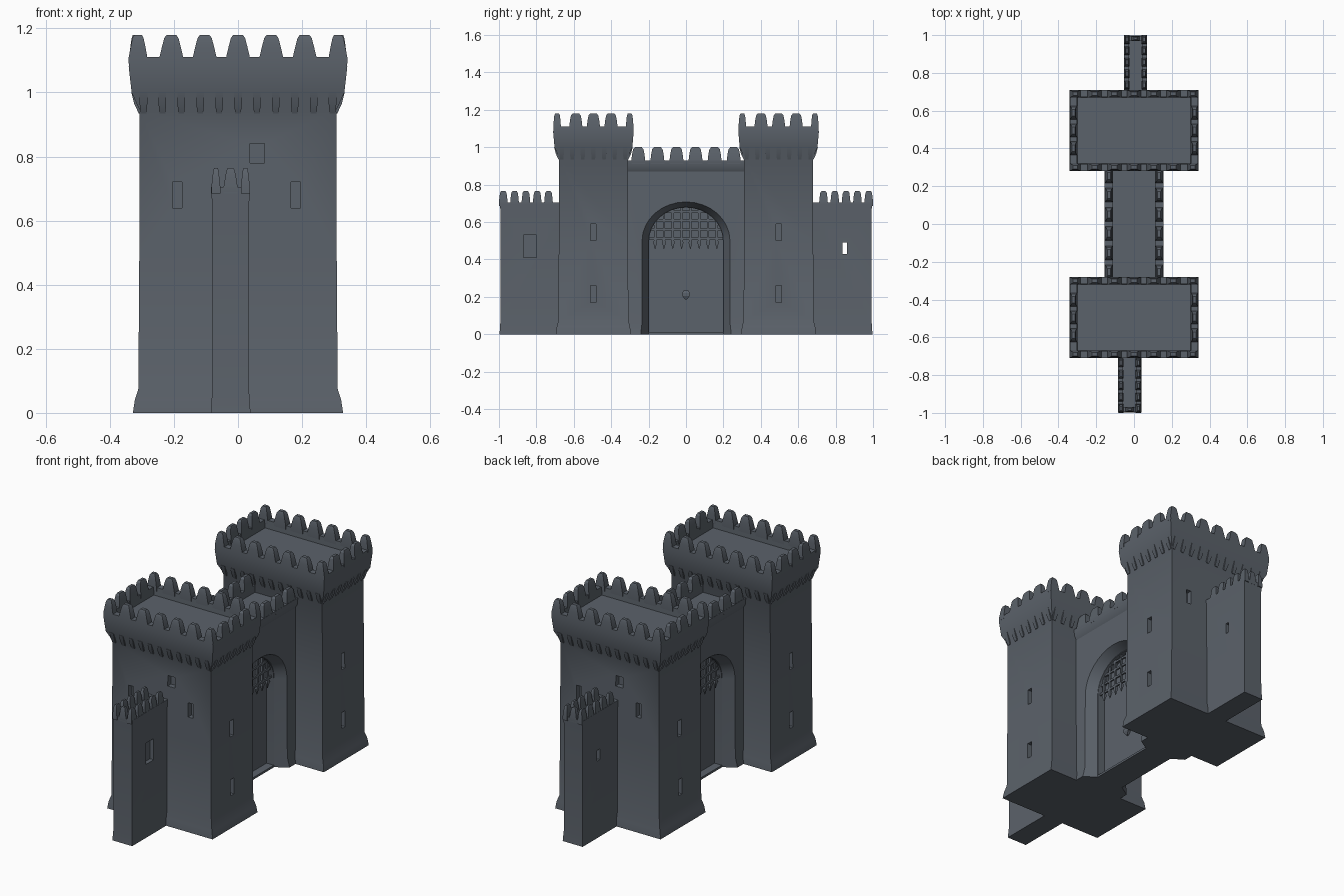
import bpy, bmesh, math
from mathutils import Vector

if "Cube" in bpy.data.objects:
    bpy.data.objects.remove(bpy.data.objects["Cube"])

stone = bpy.data.materials.new("slate_stone")
stone.diffuse_color = (0.105, 0.122, 0.145, 1)
stone.use_nodes = True
stone.node_tree.nodes["Principled BSDF"].inputs["Base Color"].default_value = stone.diffuse_color


def loft(bm, cx, cy, rings):
    """Closed solid through stacked rectangles (half_x, half_y, z)."""
    loops = [[bm.verts.new((cx + a * hx, cy + b * hy, z))
              for a, b in ((-1, -1), (1, -1), (1, 1), (-1, 1))] for hx, hy, z in rings]
    for lo, hi in zip(loops, loops[1:]):
        for i in range(4):
            j = (i + 1) % 4
            bm.faces.new((lo[i], lo[j], hi[j], hi[i]))
    bm.faces.new(loops[0][::-1])
    bm.faces.new(loops[-1])


def box(bm, x0, x1, y0, y1, z0, z1):
    hx, hy = abs(x1 - x0) / 2, abs(y1 - y0) / 2
    loft(bm, (x0 + x1) / 2, (y0 + y1) / 2, [(hx, hy, z0), (hx, hy, z1)])


def merlon(bm, x, y, z, hx, hy, h):
    loft(bm, x, y, [(hx, hy, z - 0.02), (hx, hy, z), (hx * .8, hy * .9, z + h * .45),
                    (hx * .6, hy * .75, z + h * .85), (hx * .4, hy * .5, z + h)])


def spread(a, b, n):
    return [a + (b - a) * i / (n - 1) for i in range(n)]


def arch_points(half, spring, rise, bottom):
    pts = [(half, bottom)]
    pts += [(half * math.cos(t), spring + rise * math.sin(t)) for t in spread(0, math.pi, 17)]
    return pts + [(-half, bottom)]


def arch(bm, x0, outline0, x1, outline1):
    """Arched prism along x between two arch outlines."""
    a = [bm.verts.new((x0, y, z)) for y, z in arch_points(*outline0)]
    b = [bm.verts.new((x1, y, z)) for y, z in arch_points(*outline1)]
    bm.faces.new(a)
    bm.faces.new(b[::-1])
    for i in range(len(a)):
        j = (i + 1) % len(a)
        bm.faces.new((a[i], b[i], b[j], a[j]))


def finish(bm, name):
    bmesh.ops.recalc_face_normals(bm, faces=bm.faces)
    me = bpy.data.meshes.new(name)
    bm.to_mesh(me)
    bm.free()
    me.materials.append(stone)
    ob = bpy.data.objects.new(name, me)
    bpy.context.collection.objects.link(ob)
    return ob


def carve(ob, bm):
    """Cut the solids in bm out of ob."""
    cutter = finish(bm, "cutter")
    cutter.hide_render = True
    mod = ob.modifiers.new("carve", 'BOOLEAN')
    mod.operation, mod.solver, mod.object = 'DIFFERENCE', 'EXACT', cutter
    bpy.context.view_layer.objects.active = ob
    bpy.ops.object.modifier_apply(modifier=mod.name)
    bpy.data.objects.remove(cutter)


for s, side in ((-1, "front"), (1, "back")):
    cy = s * 0.495
    # tower with flared foot, overhanging parapet and sunken roof
    bm = bmesh.new()
    loft(bm, 0, cy, [(.328, .2, 0), (.322, .196, .04), (.311, .187, .075), (.308, .185, .5),
                     (.307, .184, .945), (.332, .208, 1.0), (.341, .215, 1.08), (.339, .214, 1.11),
                     (.303, .178, 1.11), (.300, .175, 1.065)])
    tower = finish(bm, side + "_tower")
    # tower windows
    bm = bmesh.new()
    for sx in (-1, 1):
        for z in (.17, .5):
            box(bm, sx * .28, sx * .4, cy - .015, cy + .015, z, z + .09)
    for x, w, z, h in ((-.19, .015, .64, .08), (.18, .015, .64, .08), (.06, .022, .78, .06)):
        box(bm, -s * x - w, -s * x + w, s * .65, s * .75, z, z + h)
    carve(tower, bm)
    # tower merlons
    bm = bmesh.new()
    for x in spread(-.312, .312, 7):
        for e in (-1, 1):
            corner = abs(x) > .3
            merlon(bm, x, cy + e * .194, 1.11, .029 if corner else .037, .02, .07)
    for y in spread(-.188, .188, 5)[1:-1]:
        for e in (-1, 1):
            merlon(bm, e * .32, cy + y, 1.11, .02, .035, .07)
    finish(bm, side + "_tower_merlons")
    # shallow corbels under the parapet
    bm = bmesh.new()
    for e in (-1, 1):
        for x in spread(-.295, .295, 11):
            loft(bm, x, cy + e * .183, [(.009, .004, .935), (.012, .018, .965), (.012, .027, 1.0)])
        for y in spread(-.17, .17, 7):
            loft(bm, e * .306, cy + y, [(.004, .009, .935), (.018, .012, .965), (.027, .012, 1.0)])
    finish(bm, side + "_tower_corbels")

    # low side wall
    wx, wy = (.008, .825) if s > 0 else (-.023, -.825)
    bm = bmesh.new()
    loft(bm, wx, wy, [(.062, .172, 0), (.058, .168, .06), (.058, .167, .66), (.061, .17, .69),
                      (.061, .17, .705), (.034, .145, .705), (.034, .145, .68)])
    wall = finish(bm, side + "_side_wall")
    bm = bmesh.new()
    box(bm, wx - s * .035, wx - s * .1, s * .8, s * .87, .41, .53)
    if s > 0:
        box(bm, wx - .1, wx + .1, .838, .862, .43, .49)
    carve(wall, bm)
    bm = bmesh.new()
    for y in spread(.735, .977, 5):
        for e in (-1, 1):
            merlon(bm, wx + e * .046, s * y, .705, .014, .023, .06)
    merlon(bm, wx, s * .982, .705, .022, .013, .06)
    finish(bm, side + "_side_wall_merlons")

# gate wall with parapet walk
bm = bmesh.new()
loft(bm, 0, 0, [(.152, .32, 0), (.142, .32, .06), (.14, .32, .87), (.153, .32, .895),
                (.155, .32, .93), (.112, .32, .93), (.112, .32, .89)])
gate = finish(bm, "gate_wall")
# splayed arch surround, then the deep doorway
for sx in (-1, 1):
    bm = bmesh.new()
    arch(bm, sx * .085, (.2, .5, .18, -.1), sx * .165, (.25, .5, .22, -.1))
    carve(gate, bm)
    bm = bmesh.new()
    arch(bm, sx * .04, (.197, .5, .177, .012), sx * .21, (.197, .5, .177, .012))
    carve(gate, bm)
bm = bmesh.new()
for y in spread(-.255, .255, 6):
    for e in (-1, 1):
        merlon(bm, e * .133, y, .93, .021, .037, .07)
finish(bm, "gate_wall_merlons")

# portcullis and door knob on both faces of the gate
for sx, side in ((1, "right"), (-1, "left")):
    bm = bmesh.new()
    px = sx * .068
    for y in spread(-.165, .165, 8):
        top = .5 + .18 * math.sqrt(1 - (y / .2) ** 2) + .01
        loft(bm, px, y, [(.001, .001, .455), (.008, .01, .49), (.006, .006, .505), (.006, .006, top)])
    for z in (.51, .56, .61, .655):
        half = .2 * math.sqrt(1 - ((z - .5) / .18) ** 2) + .005
        box(bm, px - .005, px + .005, -half, half, z - .006, z + .006)
    finish(bm, side + "_portcullis")
    bm = bmesh.new()
    loft(bm, sx * .043, 0, [(.006, .005, .185), (.016, .02, .205), (.016, .02, .22), (.006, .012, .235)])
    finish(bm, side + "_door_knob")

# soft shading on shallow angles only
bpy.ops.object.select_all(action='SELECT')
bpy.ops.object.shade_smooth_by_angle(angle=math.radians(25))
